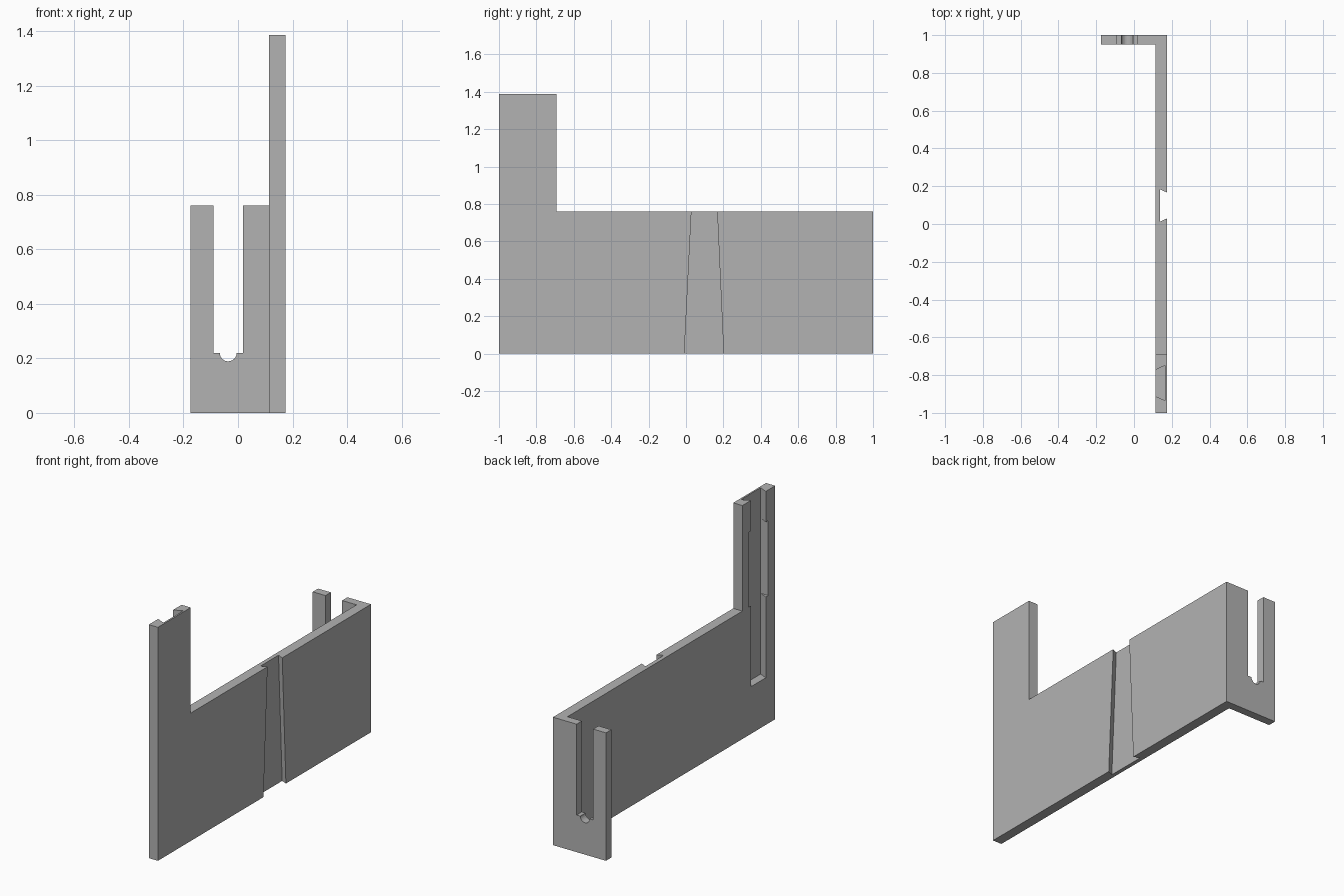
import bpy, bmesh, math

cube = bpy.data.objects.get("Cube")
if cube:
    bpy.data.objects.remove(cube, do_unlink=True)

grey = bpy.data.materials.new("plain_grey")
grey.use_nodes = True
grey.diffuse_color = (0.45, 0.45, 0.45, 1)
grey.node_tree.nodes["Principled BSDF"].inputs["Base Color"].default_value = (0.45, 0.45, 0.45, 1)

# Main dimensions
HALF_W, INNER_X = 0.174, 0.114
WALL_Z, POST_Z = 0.76, 1.387
POST_Y, FLANGE_Y = -0.692, 0.95


def loft(name, ring_a, ring_b):
    """Closed solid between two matching rings of 3D points."""
    bm = bmesh.new()
    a = [bm.verts.new(p) for p in ring_a]
    b = [bm.verts.new(p) for p in ring_b]
    bm.faces.new(a)
    bm.faces.new(b)
    for i in range(len(a)):
        j = (i + 1) % len(a)
        bm.faces.new((a[i], a[j], b[j], b[i]))
    bmesh.ops.recalc_face_normals(bm, faces=bm.faces)
    mesh = bpy.data.meshes.new(name)
    bm.to_mesh(mesh)
    bm.free()
    mesh.materials.append(grey)
    obj = bpy.data.objects.new(name, mesh)
    bpy.context.collection.objects.link(obj)
    return obj


def combine(target, other, operation):
    """Apply a boolean and discard the helper."""
    mod = target.modifiers.new(operation, 'BOOLEAN')
    mod.operation, mod.object, mod.solver = operation, other, 'EXACT'
    bpy.context.view_layer.update()
    deps = bpy.context.evaluated_depsgraph_get()
    mesh = bpy.data.meshes.new_from_object(target.evaluated_get(deps))
    target.modifiers.clear()
    target.data = mesh
    bpy.data.objects.remove(other, do_unlink=True)


def dovetail(x_open, x_deep, y_mid, half, z):
    """Groove section, wider at the deep side, run slightly past the open face."""
    flare = 0.45
    over = 0.02 if x_open > x_deep else -0.02
    depth = abs(x_open - x_deep)
    mouth, deep = half - abs(over) * flare, half + depth * flare
    return [(x_open + over, y_mid - mouth, z), (x_open + over, y_mid + mouth, z),
            (x_deep, y_mid + deep, z), (x_deep, y_mid - deep, z)]


# Side wall with the tall post at the front end
side = [(-1, 0), (1, 0), (1, WALL_Z), (POST_Y, WALL_Z), (POST_Y, POST_Z), (-1, POST_Z)]
bracket = loft("bracket_wall",
               [(INNER_X, y, z) for y, z in side],
               [(HALF_W, y, z) for y, z in side])

# Rear flange with an open slot and a rounded seat at its foot
slot_left, slot_right, seat_x, seat_r, slot_z = -0.09, 0.019, -0.036, 0.031, 0.22
arc = [(seat_x + seat_r * math.cos(t), slot_z - seat_r * math.sin(t))
       for t in (math.pi * i / 12 for i in range(13))]
outline = ([(-HALF_W, 0), (HALF_W, 0), (HALF_W, WALL_Z), (slot_right, WALL_Z),
            (slot_right, slot_z)] + arc +
           [(slot_left, slot_z), (slot_left, WALL_Z), (-HALF_W, WALL_Z)])
flange = loft("rear_flange",
              [(x, FLANGE_Y, z) for x, z in outline],
              [(x, 1, z) for x, z in outline])
combine(bracket, flange, 'UNION')

# Tapered dovetail groove across the outer face
z0, z1 = -0.02, WALL_Z + 0.02
outer = loft("outer_groove_cutter",
             dovetail(HALF_W, 0.138, 0.096, 0.106, z0),
             dovetail(HALF_W, 0.138, 0.098, 0.068, z1))
combine(bracket, outer, 'DIFFERENCE')

# Straight dovetail groove down the inner face of the post
inner = loft("inner_groove_cutter",
             dovetail(INNER_X, 0.164, -0.842, 0.07, 0.28),
             dovetail(INNER_X, 0.164, -0.842, 0.07, POST_Z + 0.02))
combine(bracket, inner, 'DIFFERENCE')

# Square-sided entry window in the middle of that groove
window = [(0.09, -0.9345), (0.164, -0.9345), (0.164, -0.7495), (0.09, -0.7495)]
entry = loft("entry_window_cutter",
             [(x, y, WALL_Z) for x, y in window],
             [(x, y, 1.205) for x, y in window])
combine(bracket, entry, 'DIFFERENCE')
